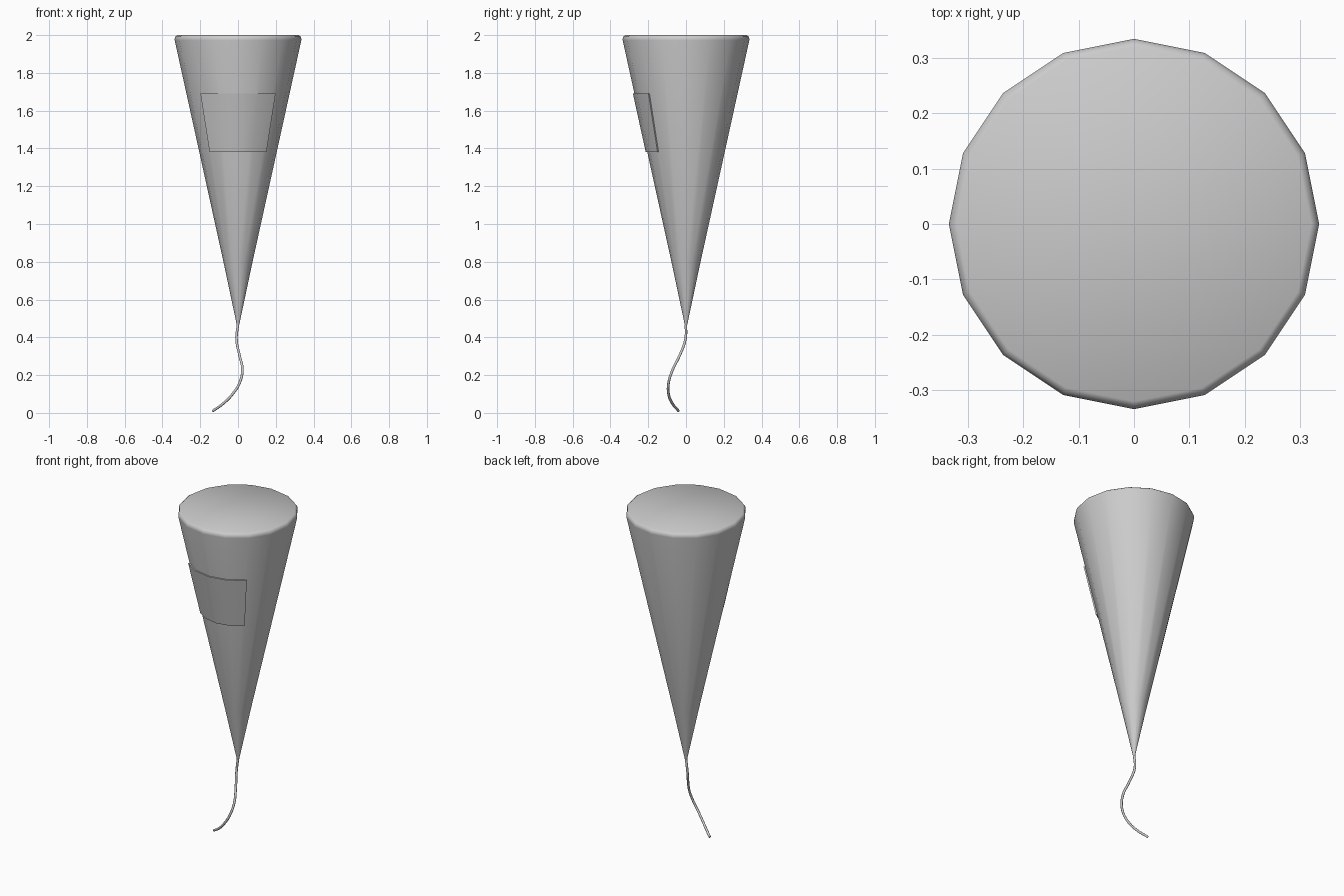
import bpy, bmesh, math

if "Cube" in bpy.data.objects:
    bpy.data.objects.remove(bpy.data.objects["Cube"])

SIDES = 16


def finish(name, bm, angle=50):
    bmesh.ops.recalc_face_normals(bm, faces=bm.faces)
    mesh = bpy.data.meshes.new(name)
    bm.to_mesh(mesh)
    bm.free()
    ob = bpy.data.objects.new(name, mesh)
    bpy.context.collection.objects.link(ob)
    bpy.ops.object.select_all(action='DESELECT')
    ob.select_set(True)
    bpy.context.view_layer.objects.active = ob
    bpy.ops.object.shade_smooth_by_angle(angle=math.radians(angle))
    return ob


def ring(bm, r, z, steps):
    return [bm.verts.new((r * math.cos(k * math.tau / SIDES),
                          r * math.sin(k * math.tau / SIDES), z)) for k in steps]


# Cone body: closed, 16-sided, with a softened top rim
bm = bmesh.new()
profile = [(0.003, 0.45), (0.075, 0.79), (0.335, 1.972), (0.335, 1.982), (0.33, 1.994), (0.321, 2.0)]
rings = [ring(bm, r, z, range(SIDES)) for r, z in profile]
for a, b in zip(rings, rings[1:]):
    for i in range(SIDES):
        j = (i + 1) % SIDES
        bm.faces.new((a[i], a[j], b[j], b[i]))
bm.faces.new(rings[0])
bm.faces.new(rings[-1])
finish("cone_body", bm)

# Thin patch wrapped a quarter turn around the front
bm = bmesh.new()
patch = []
for r, z in [(0.213, 1.38), (0.281, 1.69)]:
    outer, inner = ring(bm, r, z, range(10, 15)), ring(bm, r - 0.01, z, range(10, 15))
    patch.append((outer, inner))
(o0, i0), (o1, i1) = patch
for k in range(4):
    bm.faces.new((o0[k], o0[k + 1], o1[k + 1], o1[k]))
    bm.faces.new((i0[k], i1[k], i1[k + 1], i0[k + 1]))
    bm.faces.new((o0[k], i0[k], i0[k + 1], o0[k + 1]))
    bm.faces.new((o1[k], o1[k + 1], i1[k + 1], i1[k]))
for k in (0, 4):
    bm.faces.new((o0[k], o1[k], i1[k], i0[k]))
finish("front_patch", bm)

# Curling string hanging from the tip
path = [(0, 0, 0.47), (-0.008, -0.003, 0.39), (0.008, -0.033, 0.305), (0.023, -0.069, 0.232),
        (0.009, -0.092, 0.16), (-0.03, -0.092, 0.098), (-0.076, -0.073, 0.051), (-0.134, -0.039, 0.01)]
curve = bpy.data.curves.new("string", 'CURVE')
curve.dimensions = '3D'
curve.bevel_depth = 0.007
curve.bevel_resolution = 2
curve.resolution_u = 6
curve.use_fill_caps = True
spline = curve.splines.new('BEZIER')
spline.bezier_points.add(len(path) - 1)
for p, co in zip(spline.bezier_points, path):
    p.co = co
    p.handle_left_type = p.handle_right_type = 'AUTO'
bpy.context.collection.objects.link(bpy.data.objects.new("string", curve))
